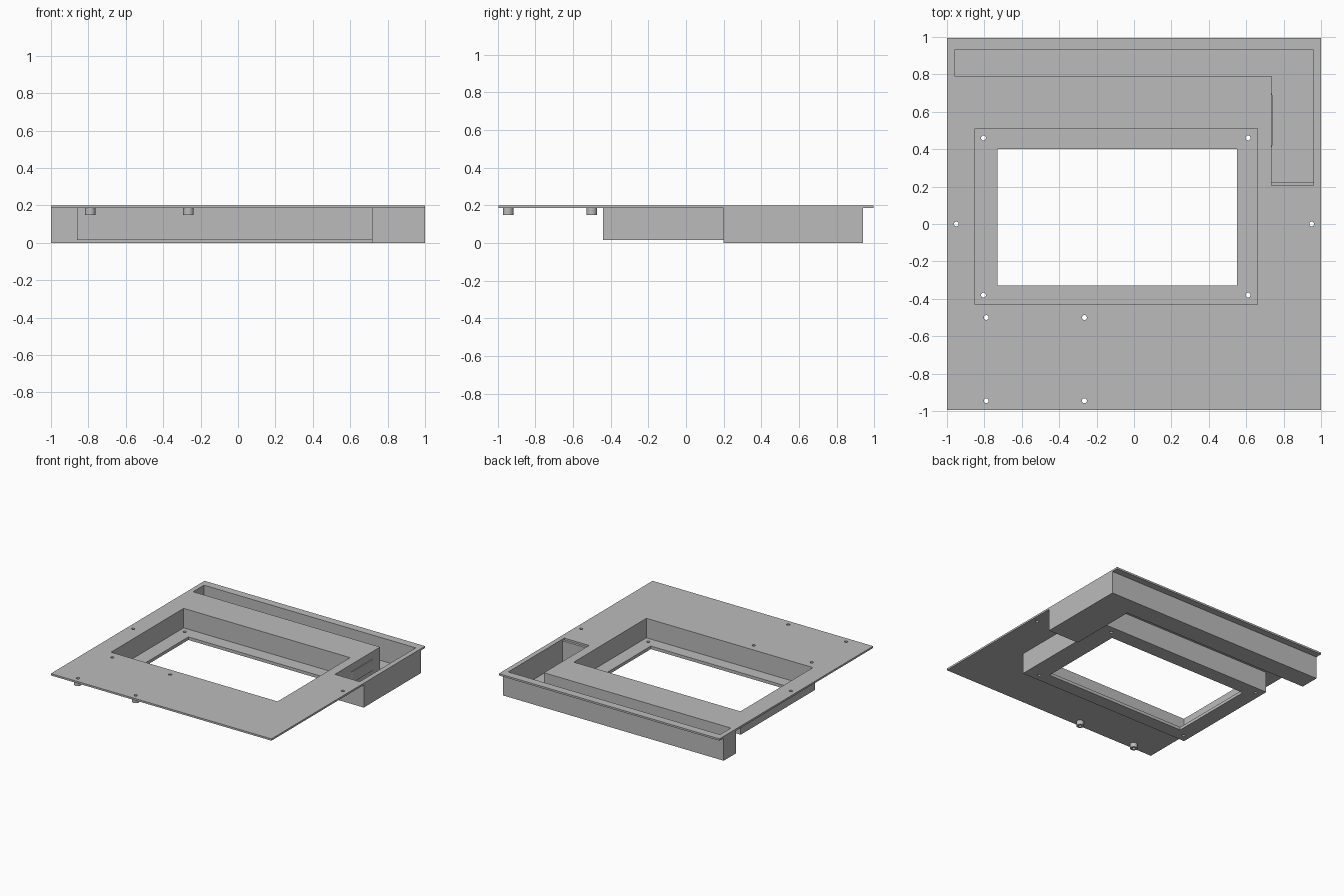
import bpy
import bmesh
import math

if "Cube" in bpy.data.objects:
    bpy.data.objects.remove(bpy.data.objects["Cube"], do_unlink=True)

grey = bpy.data.materials.new("plain grey")
grey.use_nodes = True
grey.diffuse_color = (0.5, 0.5, 0.5, 1)
grey.node_tree.nodes["Principled BSDF"].inputs["Base Color"].default_value = (0.5, 0.5, 0.5, 1)


def prism(name, outline, z0, z1):
    """Upright solid from a counter-clockwise outline."""
    bm = bmesh.new()
    face = bm.faces.new([bm.verts.new((x, y, z0)) for x, y in outline])
    side = bmesh.ops.extrude_face_region(bm, geom=[face])["geom"]
    top = [v for v in side if isinstance(v, bmesh.types.BMVert)]
    bmesh.ops.translate(bm, vec=(0, 0, z1 - z0), verts=top)
    bmesh.ops.recalc_face_normals(bm, faces=bm.faces)
    mesh = bpy.data.meshes.new(name)
    bm.to_mesh(mesh)
    bm.free()
    mesh.materials.append(grey)
    obj = bpy.data.objects.new(name, mesh)
    bpy.context.collection.objects.link(obj)
    return obj


def rect(x0, x1, y0, y1):
    return [(x0, y0), (x1, y0), (x1, y1), (x0, y1)]


def circle(x, y, r, n=20):
    steps = [2 * math.pi * i / n for i in range(n)]
    return [(x + r * math.cos(a), y + r * math.sin(a)) for a in steps]


def ell(x0, x1, y0, y1, arm_x, bar_y):
    """Bar along the back with an arm coming forward at its left end."""
    return [(x0, bar_y), (arm_x, bar_y), (arm_x, y0), (x1, y0), (x1, y1), (x0, y1)]


def cut(obj, outline, z0=-0.1, z1=0.3):
    tool = prism("cutter", outline, z0, z1)
    tool.hide_render = True
    mod = obj.modifiers.new("cut", "BOOLEAN")
    mod.operation = "DIFFERENCE"
    mod.solver = "EXACT"
    mod.object = tool
    bpy.context.view_layer.objects.active = obj
    bpy.ops.object.modifier_apply(modifier=mod.name)
    bpy.data.objects.remove(tool, do_unlink=True)


HOLE = 0.013
PLATE_Z = 0.185
well = rect(-0.85, 0.66, -0.43, 0.51)
posts = [(x, y) for x in (-0.79, -0.265) for y in (-0.945, -0.5)]

# Top plate with both openings and its screw holes
plate = prism("top_plate", rect(-1, 1, -0.995, 0.995), PLATE_Z, 0.2)
cut(plate, well)
cut(plate, ell(-0.96, 0.96, 0.205, 0.93, 0.735, 0.79))
for x, y in posts + [(-0.95, 0), (0.95, 0)]:
    cut(plate, circle(x, y, HOLE))

# Central well with a window through its floor
frame = prism("window_well", rect(-0.86, 0.72, -0.44, 0.52), 0.015, PLATE_Z)
cut(frame, well, 0.04)
cut(frame, rect(-0.73, 0.55, -0.33, 0.4))
for x in (-0.805, 0.61):
    for y in (-0.38, 0.46):
        cut(frame, circle(x, y, HOLE))

# L-shaped tray along the back and left
tray = prism("corner_tray", ell(-1, 1, 0.2, 0.94, 0.72, 0.78), 0, PLATE_Z)
cut(tray, ell(-0.96, 0.96, 0.225, 0.93, 0.735, 0.79), 0.012)

# Low pad on the inner wall of the tray arm
prism("tray_wall_pad", [(0.733, 0.4), (0.742, 0.43), (0.742, 0.68), (0.733, 0.71)], 0.05, 0.14)

# Hollow mounting posts under the plate
for i, (x, y) in enumerate(posts):
    post = prism("mounting_post_%d" % (i + 1), circle(x, y, 0.028), 0.148, PLATE_Z)
    cut(post, circle(x, y, HOLE))
    bpy.ops.object.select_all(action="DESELECT")
    post.select_set(True)
    bpy.context.view_layer.objects.active = post
    bpy.ops.object.shade_smooth_by_angle()
